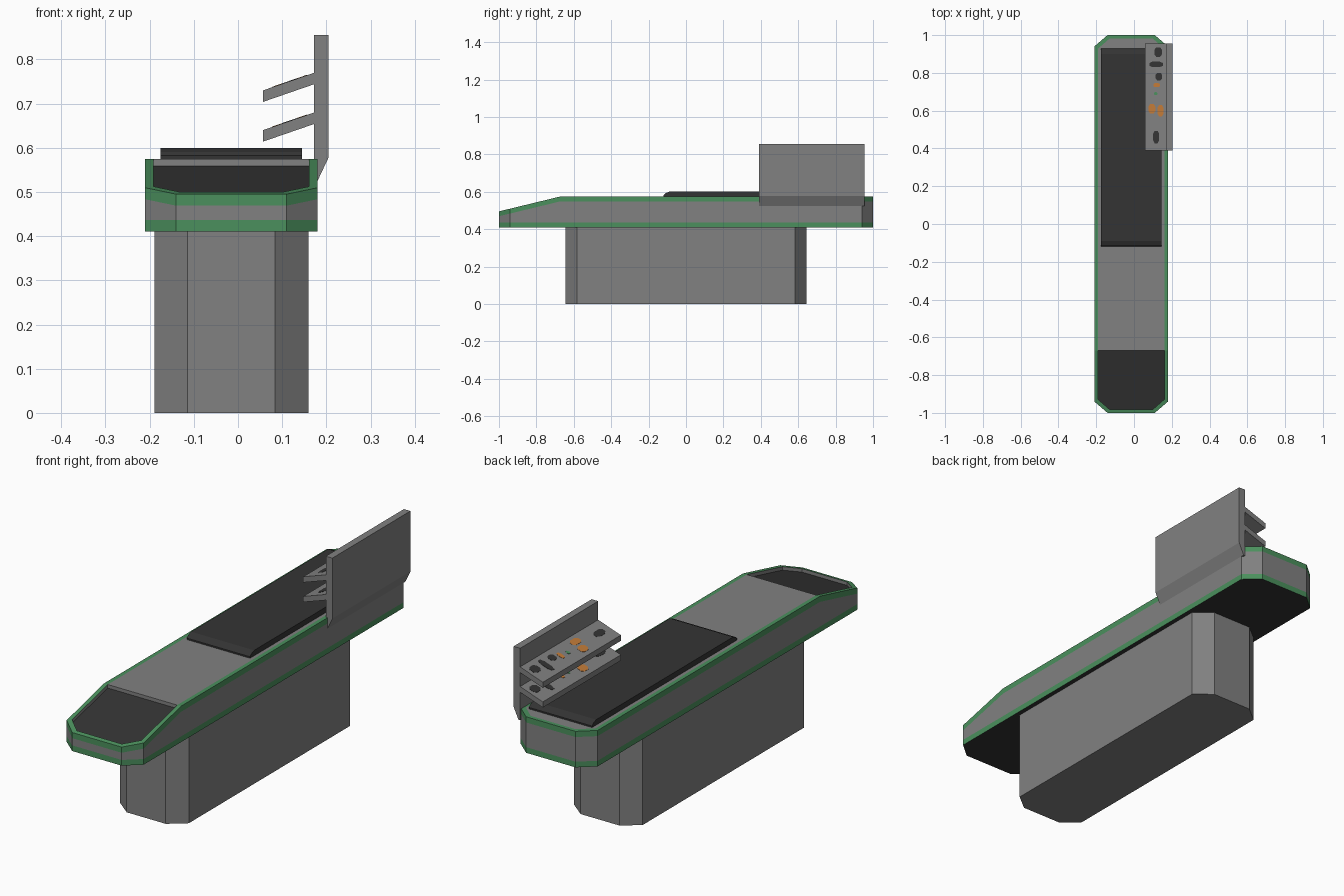
import bpy, bmesh, math

if "Cube" in bpy.data.objects:
    bpy.data.objects.remove(bpy.data.objects["Cube"])


def material(name, rgb):
    m = bpy.data.materials.new(name)
    m.diffuse_color = (*rgb, 1)
    m.use_nodes = True
    m.node_tree.nodes["Principled BSDF"].inputs["Base Color"].default_value = m.diffuse_color
    return m


GREY = material("grey", (0.22, 0.22, 0.22))
GREEN = material("green", (0.07, 0.28, 0.11))
DARK = material("charcoal", (0.034, 0.034, 0.034))
ORANGE = material("orange", (0.55, 0.2, 0.04))


def finish(name, bm, mats):
    bmesh.ops.recalc_face_normals(bm, faces=bm.faces)
    me = bpy.data.meshes.new(name)
    bm.to_mesh(me)
    bm.free()
    ob = bpy.data.objects.new(name, me)
    bpy.context.collection.objects.link(ob)
    for m in mats:
        me.materials.append(m)
    return ob


def prism(name, a, b, mat):
    """Solid between two matching outlines."""
    bm = bmesh.new()
    va, vb = [[bm.verts.new(p) for p in pts] for pts in (a, b)]
    bm.faces.new(va)
    bm.faces.new(vb)
    for i in range(len(a)):
        j = (i + 1) % len(a)
        bm.faces.new((va[i], va[j], vb[j], vb[i]))
    return finish(name, bm, [mat])


def along_y(name, profile, y0, y1, mat):
    return prism(name, [(x, y0, z) for x, z in profile],
                 [(x, y1, z) for x, z in profile], mat)


def octagon(hx, hy, cx, cy, x=-0.015):
    """Chamfered rectangle, starting at the front left corner."""
    q = [(-hx + cx, -hy), (hx - cx, -hy), (hx, -hy + cy), (hx, hy - cy),
         (hx - cx, hy), (-hx + cx, hy), (-hx, hy - cy), (-hx, -hy + cy)]
    return [(px + x, py) for px, py in q]


# Pedestal
foot = octagon(0.174, 0.643, 0.075, 0.06)
prism("pedestal", [(x, y, 0) for x, y in foot], [(x, y, 0.412) for x, y in foot], GREY)

# Counter body: banded sides, green rim, grey deck, sunken dark tray at the front
SLOPE_Y = -0.67


def top_z(y):
    return 0.575 + min(0, y - SLOPE_Y) * 0.08 / 0.33


def with_break(o, y):
    """Add points on both long sides where the top starts to slope."""
    return o[:3] + [(o[2][0], y)] + o[3:7] + [(o[6][0], y)] + o[7:]


outer = with_break(octagon(0.195, 1.0, 0.07, 0.06), SLOPE_Y)
inner = with_break(octagon(0.176, 0.982, 0.062, 0.054), SLOPE_Y)
bm = bmesh.new()
rings = []
for o, height in ((outer, lambda y: 0.41), (outer, lambda y: 0.436),
                  (outer, lambda y: top_z(y) - 0.026), (outer, top_z), (inner, top_z)):
    rings.append([bm.verts.new((x, y, height(y))) for x, y in o])
for k, mat in enumerate((1, 0, 1, 1)):
    for i in range(10):
        j = (i + 1) % 10
        f = bm.faces.new((rings[k][i], rings[k][j], rings[k + 1][j], rings[k + 1][i]))
        f.material_index = mat
bm.faces.new(rings[0]).material_index = 2
rim = rings[4]
bm.faces.new(rim[3:9])
front = [rim[i] for i in (9, 0, 1, 2, 3, 8)]
sunk = [bm.verts.new((v.co.x, v.co.y, v.co.z - 0.016)) for v in front]
for i in range(6):
    j = (i + 1) % 6
    bm.faces.new((front[i], front[j], sunk[j], sunk[i]))
bm.faces.new(sunk).material_index = 2
finish("counter_body", bm, [GREY, GREEN, DARK])

# Conveyor belt with rolled ends
end = [(-0.12, 0.57), (-0.12, 0.582), (-0.112, 0.591), (-0.09, 0.6)]
side = end + [(0.81 - y, z) for y, z in reversed(end)]
prism("conveyor_belt", [(-0.175, y, z) for y, z in side],
      [(0.145, y, z) for y, z in side], DARK)

# Display panel and two sloping shelves
along_y("display_panel", [(0.172, 0.855), (0.205, 0.855), (0.205, 0.578),
                          (0.18, 0.525), (0.172, 0.525)], 0.39, 0.955, GREY)
# Goods on shelves: (x, y, half width, half length, material)
goods = [(0.128, 0.91, 0.02, 0.025, DARK), (0.117, 0.845, 0.036, 0.015, DARK),
         (0.132, 0.78, 0.017, 0.02, DARK), (0.12, 0.735, 0.018, 0.011, ORANGE),
         (0.115, 0.69, 0.009, 0.008, GREEN), (0.095, 0.61, 0.018, 0.025, ORANGE),
         (0.14, 0.6, 0.016, 0.03, ORANGE), (0.117, 0.46, 0.016, 0.033, DARK)]
for n, z in (("lower", 0.64), ("upper", 0.73)):
    def shelf_z(x):
        return z + (x - 0.057) * 0.345
    along_y(n + "_shelf", [(0.057, z), (0.173, shelf_z(0.173)),
                           (0.173, shelf_z(0.173) - 0.026), (0.057, z - 0.026)],
            0.39, 0.955, GREY)
    for i, (x, y, hx, hy, mat) in enumerate(goods):
        o = [(px, py + y) for px, py in octagon(hx, hy, hx * 0.5, hy * 0.5, x)]
        prism(f"{n}_goods_{i}", [(a, b, shelf_z(a) - 0.001) for a, b in o],
              [(a, b, shelf_z(a) + 0.001) for a, b in o], mat)
